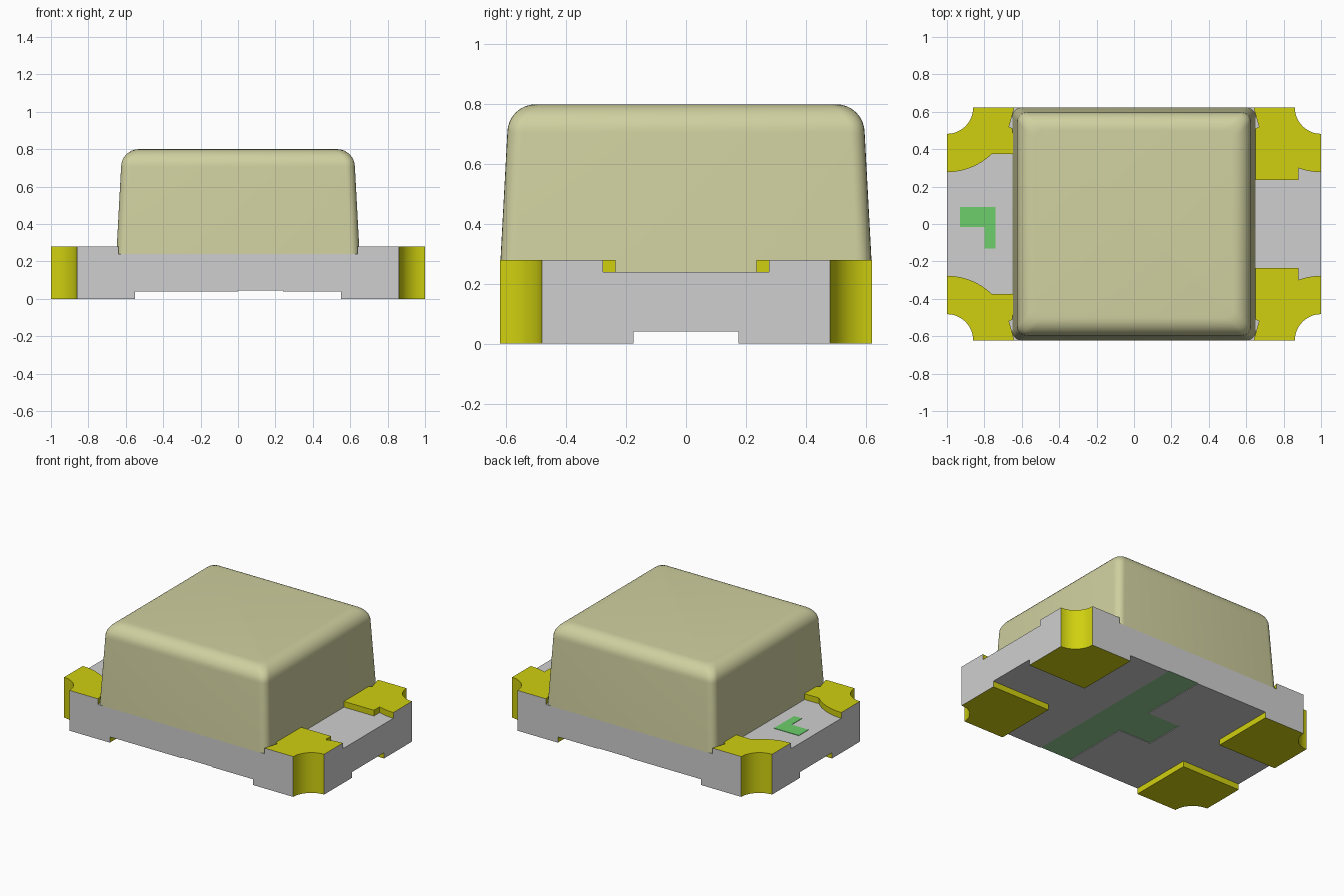
import bpy, bmesh
from math import sin, cos, acos, radians, degrees, pi

cube = bpy.data.objects.get("Cube")
if cube:
    bpy.data.objects.remove(cube)

HX, HY = 1.0, 0.622                      # half length and half depth
Z_LOW, Z_REC, Z_BOARD, Z_PAD, Z_TOP = 0.04, 0.045, 0.24, 0.28, 0.80


def material(name, rgb):
    lin = [((c / 255 + 0.055) / 1.055) ** 2.4 if c > 10 else c / 255 / 12.92 for c in rgb]
    m = bpy.data.materials.new(name)
    m.use_nodes = True
    m.diffuse_color = (*lin, 1)
    m.node_tree.nodes["Principled BSDF"].inputs["Base Color"].default_value = (*lin, 1)
    return m


GREY = material("board grey", (207, 207, 207))
GOLD = material("pad gold", (208, 208, 16))
RESIN = material("resin cream", (208, 208, 160))
GREEN = material("mark green", (108, 207, 108))
PALE = material("underside mark green", (148, 207, 150))


def finish(name, bm, mats):
    bmesh.ops.recalc_face_normals(bm, faces=bm.faces)
    me = bpy.data.meshes.new(name)
    bm.to_mesh(me)
    bm.free()
    for m in mats:
        me.materials.append(m)
    ob = bpy.data.objects.new(name, me)
    bpy.context.collection.objects.link(ob)
    bpy.ops.object.select_all(action='DESELECT')
    ob.select_set(True)
    bpy.context.view_layer.objects.active = ob
    bpy.ops.object.shade_smooth_by_angle(angle=radians(30))
    return ob


def prism(name, pts, z0, z1, mats, rule=None):
    """Extrude a flat outline from z0 to z1, colouring faces by a rule."""
    bm = bmesh.new()
    face = bm.faces.new([bm.verts.new((x, y, z0)) for x, y in pts])
    up = bmesh.ops.extrude_face_region(bm, geom=[face])["geom"]
    for v in up:
        if isinstance(v, bmesh.types.BMVert):
            v.co.z = z1
    bm.normal_update()
    if rule:
        for f in bm.faces:
            f.material_index = rule(f)
    return finish(name, bm, mats)


def is_outer(f):
    c = f.calc_center_median()
    return abs(f.normal.z) < 0.5 and (abs(c.x) > HX - 1e-3 or abs(c.y) > HY - 1e-3)


def pad_rule(f):                          # sawn outer edges are grey
    return 0 if is_outer(f) else 1


def board_rule(f):                        # plated corner hollows are gold
    c = f.calc_center_median()
    return int(abs(f.normal.z) < 0.5 and not is_outer(f) and abs(c.x) > 0.8)


def arc(r, t0, t1, n=12):
    """Arc about the +x +y corner; t is measured from -x towards -y."""
    ts = [radians(t0 + (t1 - t0) * i / n) for i in range(n + 1)]
    return [(HX - r * cos(t), HY - r * sin(t)) for t in ts]


def corner(sx, sy):
    pts = [(sx * x, sy * y) for x, y in arc(0.14, 90, 0)]
    return pts if sx * sy > 0 else pts[::-1]


# Board with hollow corners
prism("board", corner(1, 1) + corner(-1, 1) + corner(-1, -1) + corner(1, -1),
      Z_REC, Z_BOARD, [GREY, GOLD], board_rule)

# Thin underside skin, leaving a T-shaped recess filled by the polarity mark
prism("underside_right", corner(1, 1) + [(0.24, HY), (0.24, -HY)] + corner(1, -1),
      Z_LOW, Z_REC, [GREY, GOLD], board_rule)
stub = [(0, -HY), (0, -0.14), (-0.25, -0.14), (-0.25, 0.14), (0, 0.14), (0, HY)]
prism("underside_left", stub + corner(-1, 1) + corner(-1, -1),
      Z_LOW, Z_REC, [GREY, GOLD], board_rule)
prism("underside_mark", [(0.24, HY), (0.24, -HY)] + stub, Z_REC - 0.001, Z_REC, [PALE])

# Contact pads above and below, one set per corner
hollow = arc(0.14, 90, 0)
inner = [(0.64, HY), (0.668, 0.52), (0.65, 0.51)]
ring = 0.345
right_top = hollow + inner + [(0.65, 0.235), (0.88, 0.235)] + arc(ring, degrees(acos(0.12 / ring)), 90, 5)
left_top = hollow + inner + [(0.64, 0.373)] + arc(ring, degrees(acos(0.24 / ring)), 90, 8)
bottom = hollow + [(0.55, HY), (0.55, 0.175), (HX, 0.175)]
for sx, side, top in ((1, "left", right_top), (-1, "right", left_top)):
    for sy, end in ((1, "back"), (-1, "front")):
        for label, outline, z0, z1 in (("top", top, Z_BOARD, Z_PAD), ("bottom", bottom, 0, Z_LOW)):
            prism(f"{label}_pad_{side}_{end}", [(sx * x, sy * y) for x, y in outline],
                  z0, z1, [GREY, GOLD], pad_rule)

# Hollow plating beside the pads is part of the board; the top mark is a thin plate
prism("top_mark", [(-0.93, 0.09), (-0.93, -0.015), (-0.80, -0.015), (-0.80, -0.13),
                   (-0.74, -0.13), (-0.74, 0.09)], Z_BOARD, Z_BOARD + 0.003, [GREEN])

# Resin lens: tapered rounded rectangle rising into a rounded top
bend, taper, cr = 0.095, 0.025, 0.05
levels = [(0, Z_BOARD)]
levels += [(taper + bend * (1 - cos(a)), Z_TOP - bend + bend * sin(a))
           for a in (i * pi / 16 for i in range(9))]
bm = bmesh.new()
rings = []
for inset, z in levels:
    hx, hy = 0.65 - inset - cr, HY - inset - cr
    loop = []
    for k, (sx, sy) in enumerate(((1, 1), (-1, 1), (-1, -1), (1, -1))):
        for i in range(7):
            a = (k + i / 6) * pi / 2
            loop.append(bm.verts.new((sx * hx + cr * cos(a), sy * hy + cr * sin(a), z)))
    rings.append(loop)
for lo, hi in zip(rings, rings[1:]):
    for i in range(len(lo)):
        j = (i + 1) % len(lo)
        bm.faces.new((lo[i], lo[j], hi[j], hi[i]))
bm.faces.new(rings[-1])
bm.faces.new(rings[0][::-1])
finish("resin_lens", bm, [RESIN])
